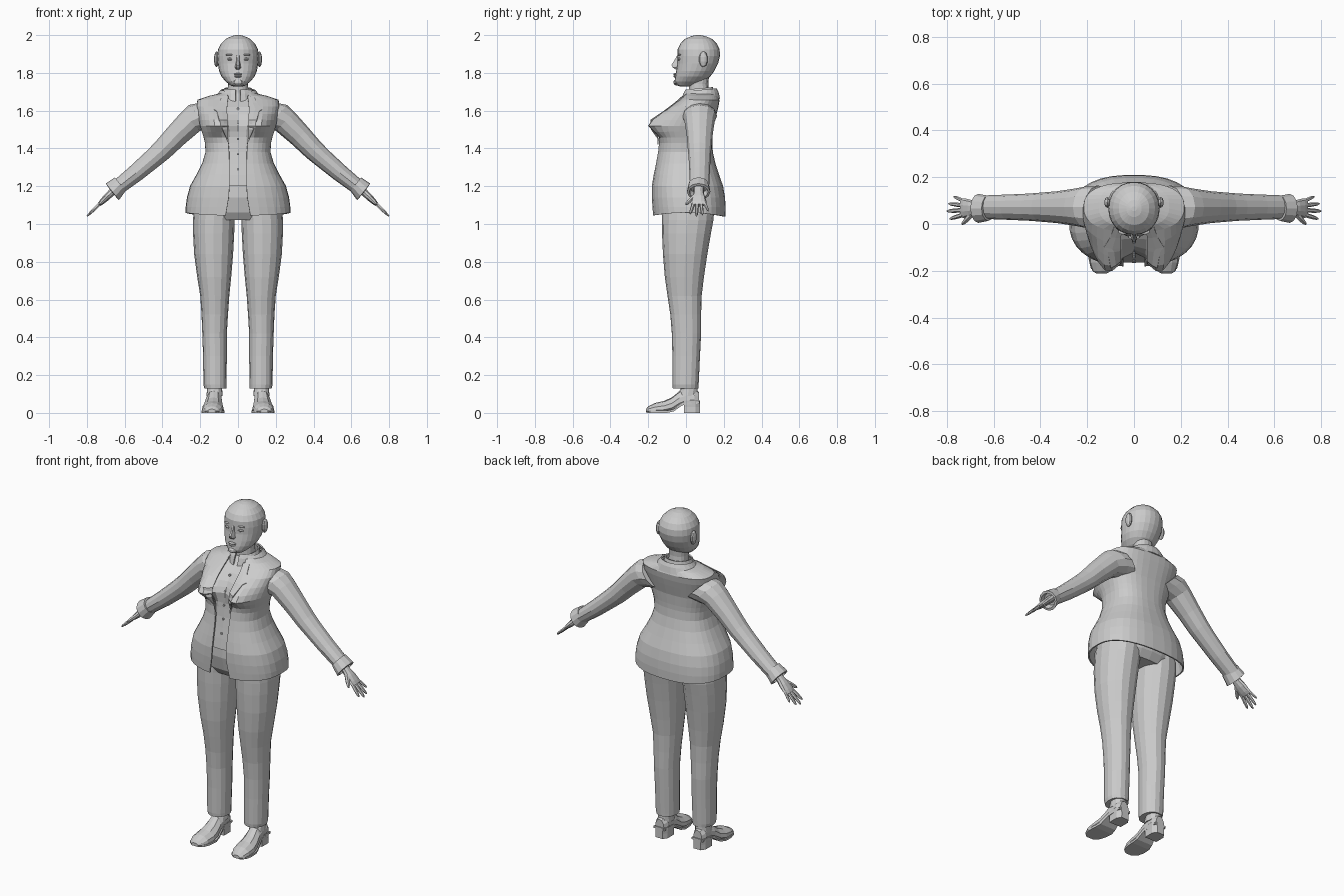
import bpy, bmesh, math
from mathutils import Vector as V


def loft(name, rings, closed=True, cap=True, mirror=False, thick=0):
    """Skin a list of point rings into one object."""
    bm = bmesh.new()
    rows = [[bm.verts.new(p) for p in r] for r in rings]
    n = len(rows[0])
    for a, b in zip(rows, rows[1:]):
        for i in range(n if closed else n - 1):
            j = (i + 1) % n
            bm.faces.new((a[i], a[j], b[j], b[i]))
    if closed and cap:
        bm.faces.new(rows[0])
        bm.faces.new(rows[-1])
    bmesh.ops.recalc_face_normals(bm, faces=bm.faces)
    me = bpy.data.meshes.new(name)
    bm.to_mesh(me)
    bm.free()
    ob = bpy.data.objects.new(name, me)
    bpy.context.collection.objects.link(ob)
    if thick:
        m = ob.modifiers.new("thickness", "SOLIDIFY")
        m.thickness = thick
        m.offset = 0
    if mirror:
        m = ob.modifiers.new("mirror", "MIRROR")
        m.use_clip = False
        m.use_mirror_merge = False
    return ob


def ring(c, u, v, n=14):
    """Ellipse with half axes u and v."""
    return [V(c) + V(u) * math.sin(2 * math.pi * i / n) - V(v) * math.cos(2 * math.pi * i / n) for i in range(n)]


def slab(z, xc, w, yf, yb, n=16, e=2.2, gap=0):
    """Horizontal superellipse; a gap leaves it open at the front."""
    yc, ry = (yf + yb) / 2, (yb - yf) / 2
    a0 = math.asin((gap / w) ** (e / 2)) if gap else 0
    pts = []
    for i in range(n):
        a = a0 + (2 * math.pi - 2 * a0) * i / (n - 1) if gap else 2 * math.pi * i / n
        s, c = math.sin(a), math.cos(a)
        pts.append(V((xc + math.copysign(abs(s) ** (2 / e), s) * w,
                      yc - math.copysign(abs(c) ** (2 / e), c) * ry, z)))
    return pts


def lerp_table(t, z):
    for a, b in zip(t, t[1:]):
        if a[0] <= z <= b[0]:
            f = (z - a[0]) / (b[0] - a[0])
            return [p + (q - p) * f for p, q in zip(a, b)]
    return t[-1] if z > t[-1][0] else t[0]


def bust(x, z):
    h = .065 if z > 1.525 else .045
    return .085 * math.exp(-((abs(x) - .115) / .065) ** 2 - ((z - 1.525) / h) ** 2)


# Jacket body: z, half width, front y, back y, half opening
BODY = [(1.06, .274, -.172, .205, .065), (1.12, .272, -.178, .207, .05), (1.20, .25, -.178, .193, .045),
        (1.28, .205, -.165, .165, .045), (1.36, .167, -.148, .14, .045), (1.44, .172, -.14, .135, .052),
        (1.52, .198, -.13, .142, .06), (1.58, .208, -.105, .158, .062), (1.62, .216, -.075, .168, .062),
        (1.655, .212, -.03, .174, .06), (1.675, .15, -.012, .166, .055), (1.69, .085, 0, .155, .05)]


def body_ring(z, inset=0, opened=True, n=34):
    _, w, yf, yb, g = lerp_table(BODY, z)
    r = slab(z, 0, w - inset, yf + inset, yb - inset, n, 2.5, g if opened else 0)
    for p in r:
        if p.y < (yf + yb) / 2:
            p.y -= bust(p.x, z)
        if z < 1.07:
            p.z -= .5 * p.y ** 2
    return r


def front_y(x, z):
    _, w, yf, yb, _ = lerp_table(BODY, z)
    k = (1 - min(.98, abs(x) / w) ** 2.5) ** .4
    return (yf + yb) / 2 - (yb - yf) / 2 * k - bust(x, z)


zs = [1.06, 1.09, 1.14, 1.20, 1.26, 1.32, 1.38, 1.43, 1.46, 1.49, 1.52, 1.55, 1.58, 1.62, 1.655, 1.675, 1.69]
loft("jacket_body", [body_ring(z) for z in zs], closed=False, thick=.008)
loft("shirt", [body_ring(z, .012, False) for z in zs if z >= 1.2])

# Lapels lie on the jacket front
LAPEL = [(1.675, .05, .085), (1.64, .056, .1), (1.605, .058, .128), (1.595, .058, .112),
         (1.55, .057, .1), (1.5, .056, .082), (1.45, .052, .06), (1.42, .048, .05)]
loft("lapel", [[V((x, front_y(x, z) - .009, z)) for x in (a, (a + b) / 2, b)] for z, a, b in LAPEL],
     closed=False, mirror=True, thick=.006)

# Collars
for name, rows, gap in (("jacket_collar", [(1.655, .135, -.015, .178), (1.69, .105, -.01, .17), (1.71, .088, .0, .16)], .05),
                        ("shirt_collar", [(1.66, .085, -.025, .15), (1.70, .078, -.012, .145), (1.72, .07, .0, .14)], .012)):
    rs = [slab(z, 0, w, f, b, 20, 2.1, gap) for z, w, f, b in rows]
    for r in rs:
        for p in r:
            p.z += (p.y - .1) * .1
    loft(name, rs, closed=False, thick=.007)

# Shirt placket buttons
for i in range(5):
    z = 1.29 + i * .08
    y = front_y(0, z) + .01
    loft("shirt_button", [ring((0, y - d, z), (.006, 0, 0), (0, 0, .006), 8) for d in (0, .008)])

# Sleeves: x, z, half thickness, half depth
across = V((.7, 0, .714))
SLEEVE = [(.15, 1.575, .09, .092), (.20, 1.567, .088, .09), (.25, 1.543, .07, .08), (.33, 1.465, .062, .068),
          (.40, 1.392, .056, .062), (.45, 1.347, .052, .058), (.54, 1.27, .047, .054), (.645, 1.187, .04, .05)]
loft("sleeve", [ring((x, .072, z), across * t, (0, d, 0), 12) for x, z, t, d in SLEEVE], mirror=True)
out = V((.72, 0, -.694))
wrist = V((.645, .067, 1.19))
side = V((.62, 0, .785))
loft("sleeve_cuff", [ring(wrist + out * t, side * a, (0, b, 0), 12)
                     for t, a, b in ((-.03, .046, .054), (.028, .056, .062), (.03, .042, .05), (.0, .035, .042))],
     mirror=True)

# Hands
flat = V((.694, 0, .72))
loft("palm", [ring(wrist + out * t + V((0, y, 0)), flat * a, (0, b, 0), 10)
              for t, a, b, y in ((-.02, .022, .028, 0), (.04, .02, .027, 0), (.075, .019, .037, 0),
                                 (.11, .014, .043, .0), (.13, .009, .04, .002))], mirror=True)
for name, t0, y0, t1, y1, r in (("index_finger", .12, -.028, .198, -.045, .0095), ("middle_finger", .125, -.008, .215, -.012, .0095),
                                ("ring_finger", .125, .013, .205, .02, .009), ("little_finger", .115, .031, .175, .051, .008),
                                ("thumb", .06, -.022, .125, -.068, .012)):
    a, b = wrist + out * t0 + V((0, y0, 0)), wrist + out * t1 + V((0, y1, 0))
    d = (b - a).normalized()
    s = d.cross(flat).normalized()
    loft(name, [ring(a.lerp(b, f), flat * r * k, s * r * k, 6)
                for f, k in ((0, 1), (.5, 1), (.85, .75), (1, .3))], mirror=True)

# Trousers
loft("trouser_hips", [slab(z, 0, w, f, b, 24) for z, w, f, b in
                      ((1.02, .22, -.105, .125), (1.06, .236, -.132, .155), (1.14, .235, -.15, .17), (1.24, .2, -.145, .15))])
LEG = [(.13, .12, .058, -.07, .066), (.15, .122, .061, -.072, .067), (.3, .122, .063, -.072, .074), (.42, .124, .065, -.075, .08),
       (.52, .123, .07, -.083, .08), (.62, .123, .077, -.098, .083), (.72, .126, .09, -.112, .095),
       (.84, .129, .103, -.122, .113), (.95, .129, .109, -.127, .132), (1.02, .128, .11, -.128, .145), (1.08, .122, .112, -.128, .15)]
loft("trouser_leg", [slab(*r, n=16) for r in LEG], mirror=True)

# Shoes
def shoe_ring(y, z0, z1, w):
    shape = ((-.8, 0), (-1, .2), (-.92, .55), (-.5, .92), (0, 1), (.5, .92), (.92, .55), (1, .2), (.8, 0))
    return [V((.126 + w * x - .06 * min(0, y), y, z0 + (z1 - z0) * h)) for x, h in shape]


loft("shoe_upper", [shoe_ring(*r) for r in
                    ((-.212, .006, .02, .022), (-.2, .004, .034, .04), (-.165, .004, .052, .054), (-.115, .005, .064, .058),
                     (-.075, .012, .082, .052), (-.035, .035, .115, .044), (.0, .05, .125, .041), (.045, .055, .125, .04),
                     (.07, .055, .11, .028))], mirror=True)
loft("shoe_sole", [[V((.126 + w * s - .06 * min(0, y), y, z + h)) for s, h in ((-1, 0), (1, 0), (1, .012), (-1, .012))]
                   for y, z, w in ((-.21, 0, .022), (-.19, 0, .047), (-.15, 0, .059), (-.1, 0, .06),
                                   (-.065, .008, .052), (-.02, .04, .043), (.072, .05, .038))], mirror=True)
loft("shoe_heel", [[V((.126 + x * w, y, z)) for x, y in ((-1, -.01), (1, -.01), (1, .05), (.6, .075), (-.6, .075), (-1, .05))]
                   for z, w in ((0, .04), (.03, .039), (.065, .042))], mirror=True)
loft("ankle", [slab(z, .124, w, f, b, 12) for z, w, f, b in ((.09, .043, -.045, .062), (.125, .04, -.03, .06), (.2, .042, -.035, .055))],
     mirror=True)

# Neck and head
loft("neck", [slab(z, 0, w, f, b, 16) for z, w, f, b in
              ((1.65, .068, .01, .135), (1.70, .056, .015, .122), (1.74, .053, .015, .118), (1.82, .056, .015, .125))])
HEAD = [(1.728, .022, -.03, .03), (1.735, .042, -.052, .06), (1.755, .066, -.06, .1), (1.78, .087, -.057, .128),
        (1.81, .1, -.052, .15), (1.85, .107, -.046, .17), (1.89, .11, -.046, .18), (1.925, .106, -.045, .178),
        (1.955, .09, -.03, .163), (1.98, .065, -.005, .138), (1.995, .033, .03, .102), (2.0, .012, .055, .075)]
loft("head", [slab(*r[:1], 0, *r[1:], n=24, e=2.1) for r in HEAD])

# Face
loft("nose", [[V((-w, -.035, z)), V((-w * .45, y, z)), V((w * .45, y, z)), V((w, -.035, z))]
              for z, w, y in ((1.818, .014, -.055), (1.828, .02, -.07), (1.842, .016, -.077), (1.865, .01, -.062), (1.892, .012, -.048))])


def blob(name, c, s, mirror=False):
    rs = [ring(V(c) + V((0, 0, s[2] * math.sin(a))), (s[0] * math.cos(a), 0, 0), (0, s[1] * math.cos(a), 0), 10)
          for a in (-1.45, -.9, -.3, .3, .9, 1.45)]
    loft(name, rs, mirror=mirror)


blob("upper_lip", (0, -.055, 1.793), (.025, .013, .006))
blob("lower_lip", (0, -.055, 1.782), (.022, .013, .007))
blob("chin", (0, -.052, 1.75), (.028, .015, .016))
blob("eye", (.042, -.035, 1.873), (.018, .01, .008), True)
blob("eyebrow", (.044, -.034, 1.896), (.024, .012, .005), True)
blob("ear", (.114, .092, 1.872), (.014, .024, .042), True)
